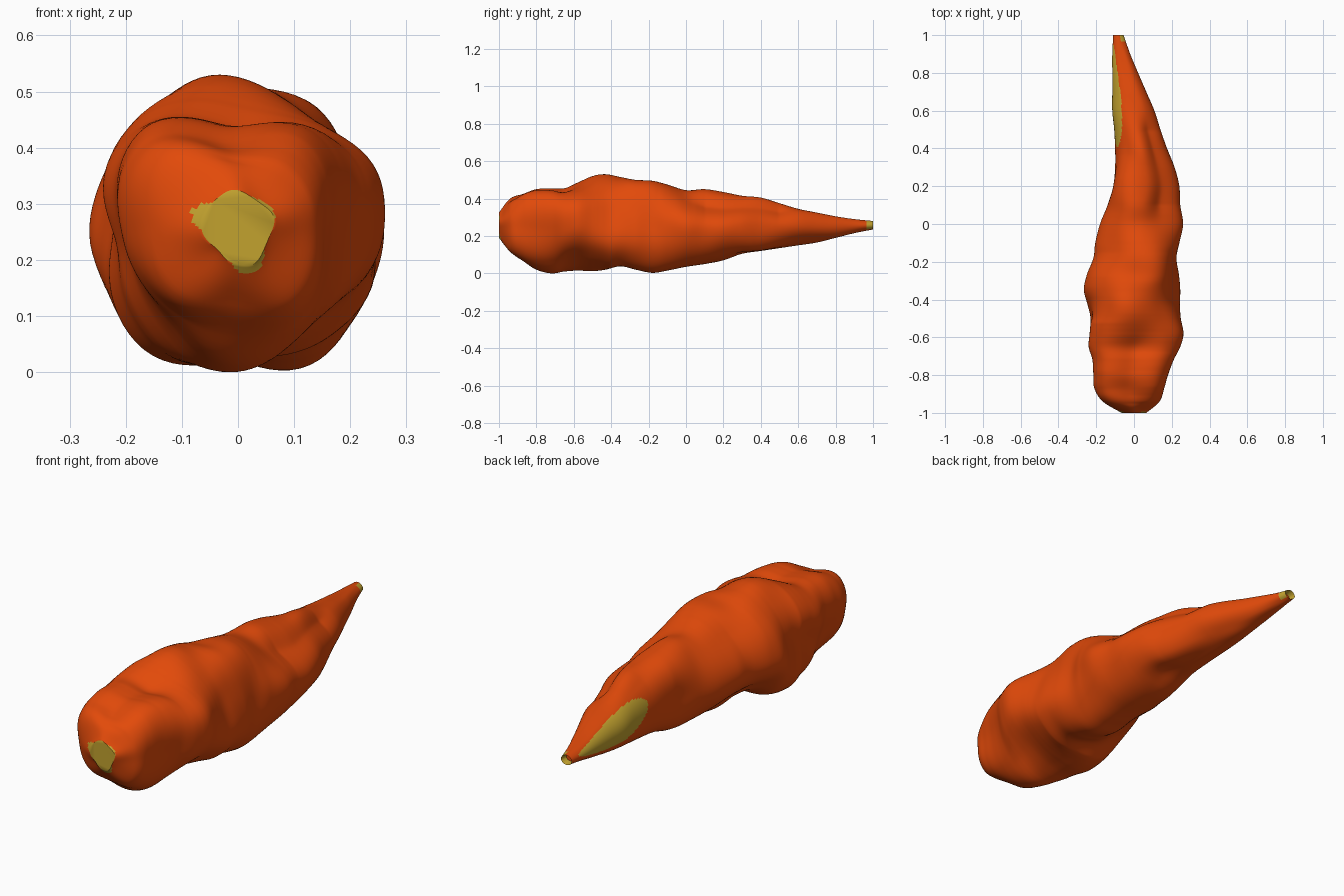
import bpy, bmesh, math

if "Cube" in bpy.data.objects:
    bpy.data.objects.remove(bpy.data.objects["Cube"])

# Limits along the root: y, top, bottom, left, right
STATIONS = [
    (-1.00, .325, .190, -.065, .065), (-.94, .400, .115, -.165, .135),
    (-.87, .425, .065, -.210, .160), (-.80, .450, .020, -.215, .180),
    (-.72, .455, .000, -.220, .210), (-.65, .455, .010, -.240, .245),
    (-.58, .485, .015, -.235, .262), (-.50, .520, .012, -.230, .248),
    (-.43, .530, .020, -.245, .243), (-.35, .515, .038, -.265, .245),
    (-.27, .500, .020, -.250, .238), (-.18, .495, .003, -.215, .225),
    (-.10, .475, .015, -.205, .240), (.00, .445, .035, -.180, .260),
    (.10, .450, .050, -.140, .245), (.20, .435, .070, -.110, .240),
    (.30, .415, .105, -.100, .215), (.40, .405, .120, -.100, .175),
    (.50, .375, .135, -.105, .140), (.60, .345, .150, -.115, .108),
    (.70, .325, .165, -.115, .065), (.80, .305, .190, -.115, .022),
    (.90, .290, .215, -.115, -.020), (1.00, .280, .235, -.110, -.055)]

# Diagonal reach along the root: y, then at 51, 129, 231 and 309 degrees
DIAGONALS = [
    (-1.0, .070, .070, .060, .065), (-.94, .155, .205, .170, .165),
    (-.86, .207, .240, .195, .205), (-.75, .240, .270, .218, .224),
    (-.62, .250, .277, .265, .220), (-.47, .245, .275, .284, .240),
    (-.28, .253, .250, .205, .280), (-.15, .235, .195, .190, .276),
    (.05, .190, .170, .178, .250), (.20, .147, .170, .170, .222),
    (.37, .107, .118, .140, .190), (.60, .094, .098, .124, .100),
    (.80, .030, .085, .100, .040), (1.0, -.028, .076, .076, -.028)]
ANGLES = (0, 51, 90, 129, 180, 231, 270, 309)

# Swellings and hollows: angle in degrees, y, height
LUMPS = [(102, -.45, .08), (157, -.60, .07), (195, -.35, .08), (247, -.65, .07),
         (-68, -.18, .08), (-24, -.38, .09), (30, -.62, .07), (13, .02, .06),
         (63, -.22, .08), (20, -.33, -.05), (178, -.62, -.05), (110, .08, .06),
         (65, .10, -.04)]
SEGMENTS, STEPS = 96, 12


def material(name, color):
    m = bpy.data.materials.new(name)
    m.diffuse_color = (*color, 1)
    m.use_nodes = True
    m.node_tree.nodes["Principled BSDF"].inputs["Base Color"].default_value = m.diffuse_color
    return m


def turn(a, b):
    """Signed angle from b to a in degrees."""
    return (a - b + 180) % 360 - 180


def spline(p0, p1, p2, p3, t):
    return tuple(.5 * (2 * b + (c - a) * t + (2 * a - 5 * b + 4 * c - d) * t * t
                       + (3 * b - a - 3 * c + d) * t ** 3)
                 for a, b, c, d in zip(p0, p1, p2, p3))


def neighbours(table, i):
    return [table[min(max(i + k, 0), len(table) - 1)] for k in (-1, 0, 1, 2)]


def diagonals(y):
    i = max(k for k in range(len(DIAGONALS) - 1) if DIAGONALS[k][0] <= y + 1e-6 or k == 0)
    a, b = DIAGONALS[i][0], DIAGONALS[i + 1][0]
    return spline(*neighbours(DIAGONALS, i), (y - a) / (b - a))[1:]


def sections():
    for i in range(len(STATIONS) - 1):
        for s in range(STEPS):
            yield spline(*neighbours(STATIONS, i), s / STEPS)
    yield STATIONS[-1]


def lumps(deg, y):
    r = 1
    for a, ly, h in LUMPS:
        r += h * math.exp(-(turn(deg, a) / 20) ** 2 - ((y - ly) / .14) ** 2)
    # lobed outline of the cut end
    near = math.exp(-((y + 1) / .05) ** 2)
    for a, h in ((95, .12), (15, .16), (-62, .14), (180, .08), (55, -.04), (225, -.08)):
        r += near * h * math.exp(-(turn(deg, a) / 20) ** 2)
    return r


def ring(bm, section):
    """Lumpy loop through eight reaches, fitted between the four limits."""
    y, top, bottom, left, right = section
    cx, cz = (left + right) / 2, (top + bottom) / 2
    w, h = (right - left) / 2, (top - bottom) / 2
    reach = [w, 0, h, 0, w, 0, h, 0]
    for k, d in zip((1, 3, 5, 7), diagonals(y)):
        a = math.radians(ANGLES[k])
        mean = (w + h) / 2
        r = d - cx * math.cos(a) - (cz - .257) * math.sin(a)
        reach[k] = min(max(r, .75 * mean), 1.3 * mean)
    shape = []
    for s in range(SEGMENTS):
        deg = 360 * s / SEGMENTS
        k = max(j for j in range(8) if ANGLES[j] <= deg)
        t = (deg - ANGLES[k]) / ((ANGLES[(k + 1) % 8] - ANGLES[k]) % 360)
        r = spline(*[(reach[(k + j) % 8],) for j in (-1, 0, 1, 2)], t)[0]
        r *= lumps(deg, y)
        shape.append((r * math.cos(math.radians(deg)), r * math.sin(math.radians(deg))))
    xs, zs = [p[0] for p in shape], [p[1] for p in shape]
    fit = lambda v, vs, lo, hi: lo + (v - min(vs)) / (max(vs) - min(vs)) * (hi - lo)
    return [bm.verts.new((fit(x, xs, left, right), y, fit(z, zs, bottom, top)))
            for x, z in shape]


def is_bare(deg, y):
    """Pale patches: a streak along the thin end and crescents at both ends."""
    t = (y - .68) / .27
    if abs(t) < 1 and abs(turn(deg, 164)) < 39 * math.sqrt(1 - t * t):
        return True
    for a, half, depth in ((158, 24, .013), (-68, 32, .012), (40, 28, .006)):
        if y + 1 < depth * (1 - (turn(deg, a) / half) ** 2):
            return True
    return y > .968 and abs(turn(deg, 10)) < 60


orange = material("orange_skin", (.76, .068, .003))
olive = material("olive_flesh", (.54, .36, .028))

# Root body
bm = bmesh.new()
rings = [ring(bm, s) for s in sections()]
for a, b in zip(rings, rings[1:]):
    y = (a[0].co.y + b[0].co.y) / 2
    for k in range(SEGMENTS):
        n = (k + 1) % SEGMENTS
        f = bm.faces.new((a[k], a[n], b[n], b[k]))
        f.material_index = int(is_bare(360 * (k + .5) / SEGMENTS, y))

# Blunt cut end, and thin end with a small hollow
cut = bm.faces.new(rings[0][::-1])
cut.material_index = 1
tip = bm.faces.new(rings[-1])
tip.material_index = 1
bmesh.ops.recalc_face_normals(bm, faces=bm.faces)
bmesh.ops.inset_individual(bm, faces=[tip], thickness=.007, depth=-.03)
tip.material_index = 0

mesh = bpy.data.meshes.new("root_body")
bm.to_mesh(mesh)
bm.free()
mesh.materials.append(orange)
mesh.materials.append(olive)
body = bpy.data.objects.new("root_body", mesh)
bpy.context.collection.objects.link(body)
bpy.context.view_layer.objects.active = body
body.select_set(True)
bpy.ops.object.shade_smooth_by_angle(angle=math.radians(40))
